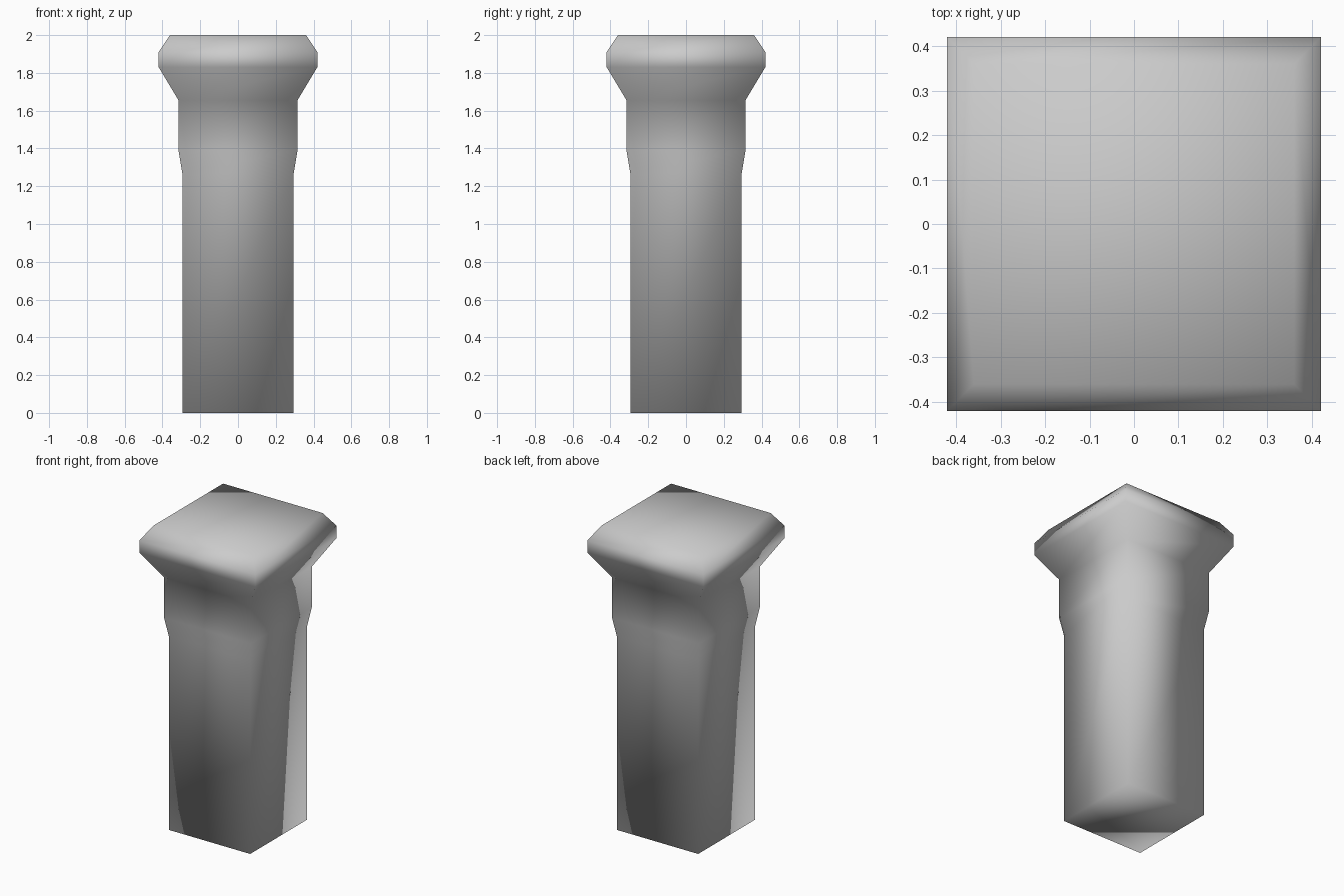
import bpy
import bmesh

cube = bpy.data.objects.get("Cube")
if cube:
    bpy.data.objects.remove(cube, do_unlink=True)

# Single stone colour
stone = bpy.data.materials.new("grey_stone")
stone.use_nodes = True
colour = (0.6, 0.6, 0.6, 1)
stone.diffuse_color = colour
stone.node_tree.nodes["Principled BSDF"].inputs["Base Color"].default_value = colour

# Half width and height, from the base of the shaft to the top of the cap
profile = [(0.295, 0), (0.295, 1.27), (0.315, 1.39), (0.315, 1.655),
           (0.42, 1.83), (0.42, 1.91), (0.36, 2)]
corners = [(-1, -1), (1, -1), (1, 1), (-1, 1)]

# Square rings bridged into one closed pillar
bm = bmesh.new()
rings = [[bm.verts.new((sx * w, sy * w, z)) for sx, sy in corners]
         for w, z in profile]
for low, high in zip(rings, rings[1:]):
    for i in range(4):
        j = (i + 1) % 4
        bm.faces.new((low[i], low[j], high[j], high[i]))
bm.faces.new(rings[0][::-1])
bm.faces.new(rings[-1])

# Soft shading across every edge
for face in bm.faces:
    face.smooth = True

mesh = bpy.data.meshes.new("square_pillar")
bm.to_mesh(mesh)
bm.free()
mesh.materials.append(stone)
pillar = bpy.data.objects.new("square_pillar", mesh)
bpy.context.collection.objects.link(pillar)
